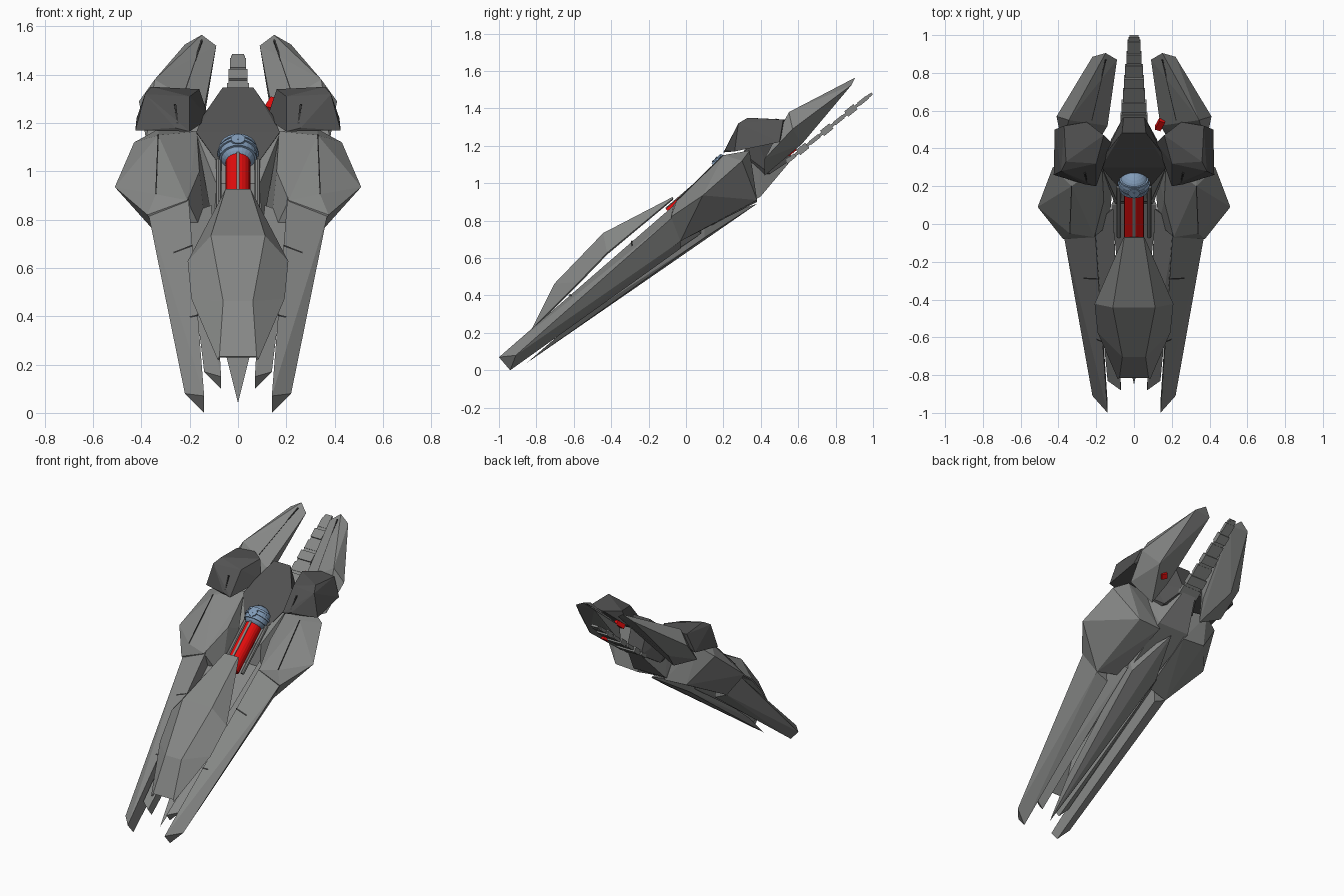
import bpy, bmesh, math
from mathutils import Vector, Matrix

if "Cube" in bpy.data.objects:
    bpy.data.objects.remove(bpy.data.objects["Cube"])


def mat(name, rgb):
    m = bpy.data.materials.new(name)
    m.diffuse_color = (*rgb, 1)
    m.use_nodes = True
    m.node_tree.nodes["Principled BSDF"].inputs["Base Color"].default_value = m.diffuse_color
    return m


GREY = mat("hull_grey", (0.235, 0.24, 0.235))
DARK = mat("dark_grey", (0.085, 0.085, 0.085))
LINE = mat("panel_line", (0.03, 0.03, 0.03))
RED = mat("red", (0.78, 0.004, 0.004))
BLUE = mat("steel_blue", (0.22, 0.33, 0.48))


def finish(bm, name, m):
    bmesh.ops.recalc_face_normals(bm, faces=bm.faces)
    me = bpy.data.meshes.new(name)
    bm.to_mesh(me)
    bm.free()
    me.materials.append(m)
    ob = bpy.data.objects.new(name, me)
    bpy.context.collection.objects.link(ob)
    return ob


def hull(name, pts, m=GREY, pair=True):
    """Faceted armour piece; pair=True makes left and right copies,
    otherwise the points are mirrored into one centred piece."""
    bm = bmesh.new()
    mirrored = [(-x, y, z) for x, y, z in pts]
    for group in ([pts, mirrored] if pair else [pts + mirrored]):
        vs = [bm.verts.new(p) for p in sorted(set(group))]
        r = bmesh.ops.convex_hull(bm, input=vs)
        bad = {g for g in r["geom_interior"] + r["geom_unused"] if isinstance(g, bmesh.types.BMVert)}
        bmesh.ops.delete(bm, geom=list(bad), context='VERTS')
    bmesh.ops.dissolve_limit(bm, angle_limit=0.04, verts=bm.verts, edges=bm.edges)
    return finish(bm, name, m)


def frame(a, b, up=Vector((1, 0, 0))):
    """Matrix with local z from a to b, local x near 'up', placed midway."""
    a, b = Vector(a), Vector(b)
    z = (b - a).normalized()
    x = (up - z * up.dot(z)).normalized()
    r = Matrix((x, z.cross(x), z)).transposed().to_4x4()
    return Matrix.Translation((a + b) / 2) @ r


def bar(name, a, b, w, t, m):
    """Box from a to b, width w across x and thickness t."""
    bm = bmesh.new()
    L = (Vector(b) - Vector(a)).length
    bmesh.ops.create_cube(bm, size=1, matrix=frame(a, b) @ Matrix.Diagonal((w, t, L, 1)))
    return finish(bm, name, m)


def tube(name, a, b, r, m, seg=20):
    bm = bmesh.new()
    L = (Vector(b) - Vector(a)).length
    bmesh.ops.create_cone(bm, cap_ends=True, segments=seg, radius1=r, radius2=r,
                          depth=L, matrix=frame(a, b))
    return finish(bm, name, m)


# long outer prongs
hull("outer_prong", [(.14, -1, .07), (.14, -.94, 0), (.22, -.91, .08), (.205, -.05, .895),
                     (.37, -.07, .82), (.2, -.03, .65), (.29, -.03, .69)])
# shorter inner prongs
hull("inner_prong", [(.07, -.88, .15), (.07, -.84, .10), (.14, -.83, .17),
                     (.11, .08, .86), (.12, .08, .73), (.22, 0, .82)])
# central keel with pointed tip
hull("keel", [(0, -.85, .04), (0, -.6, .25), (.05, -.62, .24), (.12, .1, .8), (.1, .1, .71),
              (0, .1, .69), (0, .38, .89)], GREY, False)
# side wings / main hub with a raised inner deck
hull("side_wing", [(.21, -.07, .88), (.375, -.08, .82), (.34, -.05, .905), (.51, .09, .935),
                   (.43, .3, 1.12), (.33, .2, 1.15), (.33, .34, 1.175), (.17, .32, 1.165),
                   (.16, .12, 1.0), (.29, -.03, .69), (.27, .38, .91), (.1, .38, .90),
                   (.13, 0, .71), (.4, .2, .93)])
# middle body behind the dome, with its dark front cover
hull("centre_body", [(.06, .48, 1.34), (.14, .38, 1.22), (.17, .3, 1.15), (.09, .12, .95),
                     (.12, .4, .93), (.05, .56, 1.12), (.1, .1, .75)], GREY, False)
hull("neck_cover", [(.063, .482, 1.348), (.145, .38, 1.23), (.173, .3, 1.162), (.09, .2, 1.045),
                    (.055, .57, 1.13), (.12, .45, 1.05)], DARK, False)
# front shield blade: thin layered plate made of three facet strips
ROWS = [((.05, .052), -.07, .922, -.07, .915), ((.11, .205), -.44, .73, -.42, .625),
        ((.06, .19), -.70, .46, -.57, .47), ((.075, .082), -.81, .232, -.82, .22)]
bm = bmesh.new()
grid = []
for (xi, xo), yi, zi, yo, zo in ROWS:
    grid.append([bm.verts.new(p) for p in ((-xo, yo, zo), (-xi, yi, zi), (xi, yi, zi), (xo, yo, zo))])
for r0, r1 in zip(grid, grid[1:]):
    for i in range(3):
        bm.faces.new((r0[i], r1[i], r1[i + 1], r0[i + 1]))
shield = finish(bm, "front_shield", GREY)
sol = shield.modifiers.new("thickness", 'SOLIDIFY')
sol.thickness = .01
sol.offset = 0

# shoulder fairings
hull("shoulder", [(.425, .26, 1.17), (.42, .5, 1.22), (.385, .28, 1.32), (.36, .33, 1.35),
                  (.37, .52, 1.34), (.25, .54, 1.34), (.16, .47, 1.34), (.12, .43, 1.22),
                  (.2, .2, 1.165), (.2, .32, 1.31), (.26, .21, 1.18)], DARK)
# rear tail wings
hull("tail_wing", [(.15, .905, 1.565), (.09, .87, 1.52), (.12, .85, 1.5), (.22, .885, 1.525),
                   (.41, .57, 1.29), (.345, .55, 1.38), (.14, .52, 1.26), (.2, .42, 1.04),
                   (.38, .42, 1.13), (.3, .62, 1.21), (.15, .52, 1.16)])
# dark grooves and red inlays on the tail wings
for s in (-1, 1):
    bar("tail_groove", (s * .15, .87, 1.541), (s * .225, .55, 1.318), .008, .01, LINE)
bar("red_inlay", (.125, .505, 1.255), (.15, .55, 1.295), .032, .03, RED)
bar("red_lower_inlay", (.21, .55, 1.163), (.23, .575, 1.183), .04, .03, RED)

# segmented tail spine: thin rod carrying tapering plates
S0, S1 = Vector((0, .42, 1.02)), Vector((0, .995, 1.48))
bar("tail_rod", S0, S1, .05, .014, GREY)
for i in range(7):
    t = .2 + i * .112
    w = .145 - i * .013
    h = .036 if i % 2 else .022
    bar("tail_segment", S0.lerp(S1, t), S0.lerp(S1, t + .085), w, h, GREY)
    bar("tail_joint", S0.lerp(S1, t + .085), S0.lerp(S1, t + .112), w * .85, .016, GREY)

# red core tube with grey rails
C0, C1 = Vector((0, -.075, .825)), Vector((0, .19, 1.052))
tube("core_tube", C0, C1, .052, RED)
axis = (C1 - C0).normalized()
nrm = Vector((0, -axis.z, axis.y))
bar("core_stripe", C0 + nrm * .051, C1 + nrm * .051, .014, .01, GREY)
for s in (-1, 1):
    off = Vector((s * .08, 0, 0)) - nrm * .01
    tube("side_rail", C0 + off, C1 + off, .012, GREY, 8)

# blue dome with rings
DC = Vector((0, .215, 1.073))
bm = bmesh.new()
bmesh.ops.create_uvsphere(bm, u_segments=24, v_segments=14, radius=.079,
                          matrix=frame(DC - axis, DC + axis))
finish(bm, "dome", BLUE)
for d, r in ((-.03, .078), (0, .085), (.03, .078)):
    tube("dome_ring", DC + axis * (d - .007), DC + axis * (d + .007), r, BLUE, 24)
tube("dome_cap", DC + nrm * .06, DC + nrm * .083, .03, BLUE, 16)

# panel lines across the prongs and along the wings, feather cuts on shoulders
A0, A1 = Vector((.14, -1, .07)), Vector((.205, -.05, .895))
B0, B1 = Vector((.22, -.91, .08)), Vector((.37, -.07, .82))
for s in (-1, 1):
    flip = Vector((s, 1, 1))
    for t in (.4, .75):
        a, b = A0.lerp(A1, t), B0.lerp(B1, t)
        bm = bmesh.new()
        d = (A1 - A0).normalized() * .005
        up = Vector((0, -.004, .004))
        q = [bm.verts.new((p + up) * flip) for p in
             (a - d, a.lerp(b, .55) - d, a.lerp(b, .55) + d, a + d)]
        bm.faces.new(q)
        finish(bm, "prong_seam", LINE)
    bar("wing_seam", Vector((.34, -.05, .906)) * flip, Vector((.33, .2, 1.15)) * flip, .005, .006, LINE)
    for k in range(4):
        x = .25 + k * .04
        bar("shoulder_cut", Vector((x, .222 + k * .013, 1.195)) * flip,
            Vector((x + .01, .27 + k * .008, 1.275)) * flip, .008, .012, LINE)
